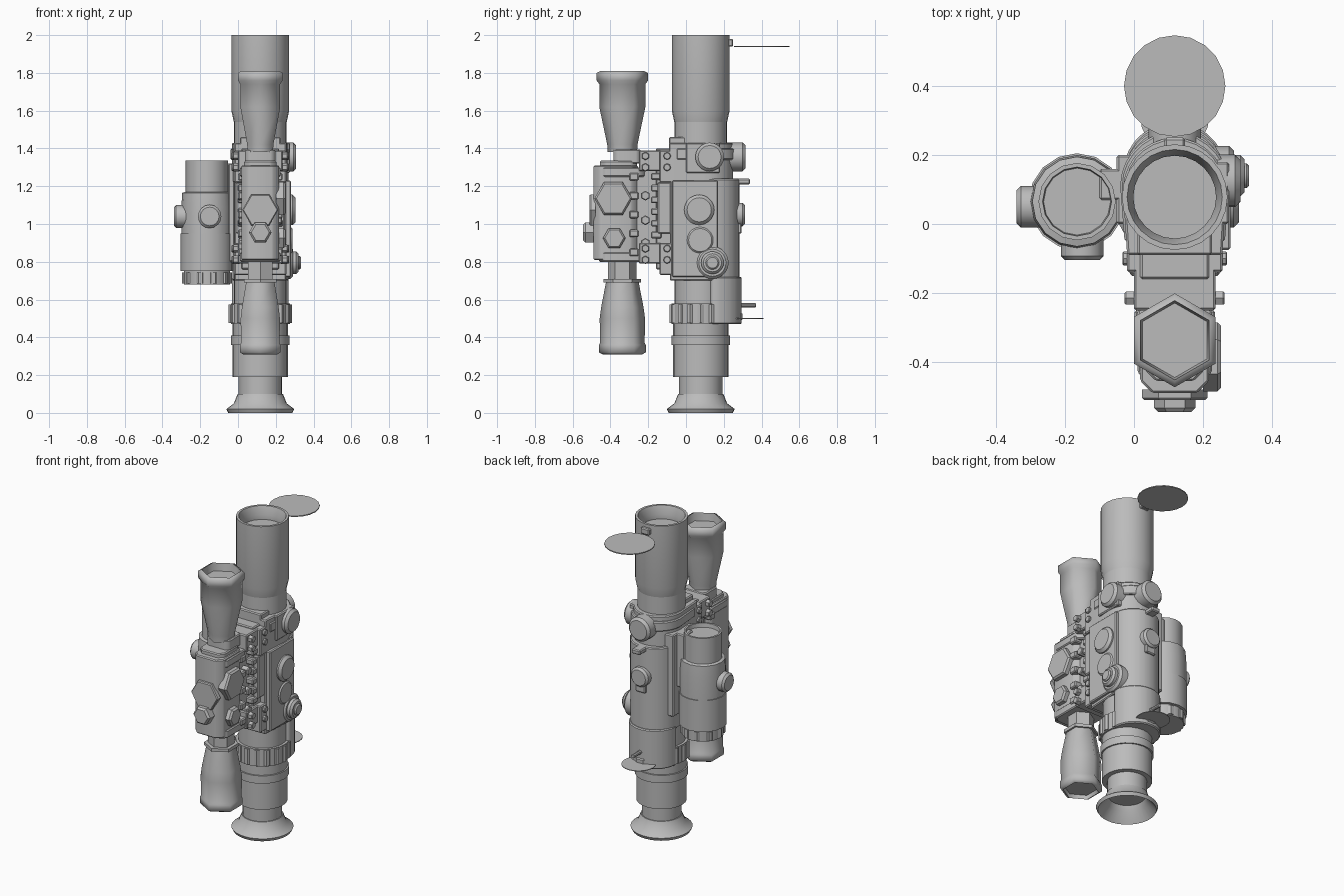
import bpy, bmesh, math
from mathutils import Vector

cube = bpy.data.objects.get("Cube")
if cube:
    bpy.data.objects.remove(cube)

mat = bpy.data.materials.new("plain grey")
mat.use_nodes = True
grey = (.5, .5, .5, 1)
mat.diffuse_color = grey
mat.node_tree.nodes["Principled BSDF"].inputs["Base Color"].default_value = grey

UP, RIGHT, LEFT = Vector((0, 0, 1)), Vector((1, 0, 0)), Vector((-1, 0, 0))
BACK, FRONT = Vector((0, 1, 0)), Vector((0, -1, 0))
HEX_TURN = math.pi / 6


def finish(name, bm, smooth):
    """Turn the bmesh into an object with sharp edges above the given angle."""
    bmesh.ops.recalc_face_normals(bm, faces=bm.faces)
    mesh = bpy.data.meshes.new(name)
    bm.to_mesh(mesh)
    bm.free()
    mesh.materials.append(mat)
    part = bpy.data.objects.new(name, mesh)
    bpy.context.collection.objects.link(part)
    bpy.ops.object.select_all(action='DESELECT')
    part.select_set(True)
    bpy.context.view_layer.objects.active = part
    bpy.ops.object.shade_smooth_by_angle(angle=math.radians(smooth))


def lathe(name, centre, profile, sides=24, axis=UP, turn=0, smooth=35):
    """Spin (radius, height) pairs around an axis and cap both ends."""
    bm = bmesh.new()
    rotation = UP.rotation_difference(axis)
    rings = []
    for radius, height in profile:
        angles = [math.tau * i / sides + turn for i in range(sides)]
        points = [Vector((radius * math.cos(a), radius * math.sin(a), height)) for a in angles]
        rings.append([bm.verts.new(rotation @ p + Vector(centre)) for p in points])
    for low, high in zip(rings, rings[1:]):
        for i in range(sides):
            bm.faces.new((low[i - 1], low[i], high[i], high[i - 1]))
    bm.faces.new(rings[0])
    bm.faces.new(rings[-1])
    finish(name, bm, smooth)


def cylinder(name, axis_at, radius, bottom, top, sides=24, turn=0):
    lathe(name, (*axis_at, 0), [(radius, bottom), (radius, top)], sides, turn=turn)


def knob(name, base, axis, radius, length, sides=20, turn=0):
    """Round or faceted cap with a chamfered rim."""
    rim = min(radius, length) / 5
    lathe(name, base, [(radius, 0), (radius, length - rim), (radius - rim, length)], sides, axis, turn)


def prism(name, outline, bottom, top, bevel=.006):
    """Extrude an x, y outline upward and chamfer it."""
    bm = bmesh.new()
    base = bm.faces.new([bm.verts.new((x, y, bottom)) for x, y in outline])
    grown = bmesh.ops.extrude_face_region(bm, geom=[base])["geom"]
    tops = [v for v in grown if isinstance(v, bmesh.types.BMVert)]
    bmesh.ops.translate(bm, vec=UP * (top - bottom), verts=tops)
    bmesh.ops.bevel(bm, geom=list(bm.edges), offset=bevel, segments=1, affect='EDGES')
    finish(name, bm, smooth=30)


def box(name, x, y, z):
    prism(name, [(x[0], y[0]), (x[1], y[0]), (x[1], y[1]), (x[0], y[1])], *z)


def middle_box(name, half, y, z):
    box(name, (mid - half, mid + half), y, z)


def arch(y, radius, front):
    """Outline with a flat front and a round back."""
    half = radius * .92
    angles = [math.pi * i / 14 for i in range(15)]
    arc = [(mid + radius * math.cos(a), y + radius * math.sin(a)) for a in angles]
    return [(mid - half, front), (mid + half, front)] + arc


def chamfered(half, front, back, cut):
    """Rectangle outline with its four corners cut off."""
    left, right = mid - half, mid + half
    return [(left + cut, front), (right - cut, front), (right, front + cut), (right, back - cut),
            (right - cut, back), (left + cut, back), (left, back - cut), (left, front + cut)]


mid = .118
main, front_sight, side_sight = (mid, .078), (mid, -.337), (-.165, .065)
main_radius = .153

# Main eyepiece with a flared rubber cup
lathe("eyecup", (*main, 0), [(.1, .1), (.12, .06), (.17, 0), (.18, .02), (.14, .05), (.12, .1)], 32)
cylinder("eyepiece_neck", main, .115, .09, .2)
cylinder("eyepiece", main, .146, .19, .48)
cylinder("eyepiece_collar", main, .155, .36, .41)
cylinder("focus_ring", main, .156, .47, .58)
cylinder("eyepiece_joint", main, .14, .57, .72)
for i in range(16):
    arm = math.tau * i / 16
    rib_at = (main[0] + .147 * math.cos(arm), main[1] + .147 * math.sin(arm))
    cylinder("focus_ring_rib", rib_at, .02, .475, .575, sides=6)

# Main objective with a recessed lens
cylinder("objective_neck", main, .14, 1.4, 1.6)
lathe("objective", (*main, 0), [(.14, 1.54), (main_radius, 1.6), (main_radius, 2), (.138, 2),
                                (.12, 1.95), (.12, 1.92)])

# Flipped open covers with hinges
cylinder("upper_cover", (mid, .4), .147, 1.937, 1.943, sides=20)
cylinder("lower_cover", (mid, .31), .1, .498, .502, sides=20)
middle_box("upper_hinge", .03, (.22, .25), (1.94, 1.98))
middle_box("lower_hinge", .03, (.27, .3), (.49, .53))
knob("cover_post", (mid, .27, .57), BACK, .012, .1, sides=10)

# Main housing, round at the back
prism("housing", arch(.135, .148, front=-.085), .7, 1.24)
prism("upper_housing", arch(.1, .15, front=-.09), 1.22, 1.43)
prism("housing_band", arch(.11, .158, front=-.05), 1.34, 1.4)
prism("rear_housing", arch(.145, .15, front=.13), .47, .72)
middle_box("top_block", .108, (-.09, .02), (1.38, 1.46))
box("side_plate", (.23, .28), (-.075, .17), (.72, 1.23))
box("upper_side_plate", (.2, .275), (0, .18), (1.27, 1.43))

# Round caps and the stepped dial on the side
cap_x = .22
knob("upper_side_cap", (cap_x, .125, 1.355), RIGHT, .076, .088)
knob("middle_side_cap", (cap_x, .07, 1.075), RIGHT, .08, .085)
knob("lower_side_cap", (cap_x, .075, .915), RIGHT, .075, .068)
dial = (cap_x, .14, .795)
knob("side_dial_base", dial, RIGHT, .086, .07)
knob("side_dial", dial, RIGHT, .06, .1)
knob("side_dial_button", dial, RIGHT, .036, .113)

# Caps on the back
knob("upper_back_cap", (mid, .2, 1.355), BACK, .076, .115)
knob("middle_back_cap", (mid, .2, 1.05), BACK, .062, .112)
middle_box("back_cap_tab", .035, (.25, .295), (.95, 1.05))
middle_box("back_latch", .03, (.22, .34), (1.21, 1.24))

# Rail and clamps joining the front sight to the housing
middle_box("rail", .1, (-.16, -.07), (.76, 1.4))
middle_box("rail_core", .07, (-.27, -.14), (.8, 1.3))
for i in range(9):
    z = .8 + i * .062
    middle_box("rail_tooth", .118, (-.185, -.13), (z, z + .036))
for z in (.79, 1.28):
    middle_box("clamp", .118, (-.25, -.1), (z, z + .11))
    middle_box("clamp_foot", .138, (-.14, -.07), (z - .06, z + .11))
    for side in (LEFT, RIGHT):
        for bolt_z in (z + .02, z + .08):
            knob("clamp_bolt", (mid + side.x * .11, -.215, bolt_z), side, .022, .035, sides=6)
            knob("foot_bolt", (mid + side.x * .125, -.1, bolt_z), side, .02, .027, sides=8)
for side in (LEFT, RIGHT):
    inner, outer = sorted((mid + side.x * .07, mid + side.x * .13))
    box("rail_side_block", (inner, outer), (-.15, -.06), (.95, 1.22))
    for z in (.9, 1.02, 1.15):
        knob("rail_bolt", (mid + side.x * .06, -.215, z), side, .026, .055, sides=6)

# Front sight: six-sided flared tubes on both ends
lathe("front_objective", (*front_sight, 0), [(.078, 1.38), (.08, 1.42), (.122, 1.62), (.122, 1.74), (.136, 1.76),
      (.136, 1.8), (.115, 1.81), (.108, 1.76)], sides=6, turn=HEX_TURN, smooth=62)
lathe("front_eyepiece", (*front_sight, 0), [(.1, .335), (.105, .31), (.124, .32), (.124, .36), (.118, .37),
      (.12, .5), (.112, .56), (.085, .7)], sides=6, turn=HEX_TURN, smooth=62)
cylinder("front_eyepiece_collar", front_sight, .1, .69, .71, sides=6, turn=HEX_TURN)
cylinder("front_eyepiece_neck", front_sight, .076, .7, .82, sides=6, turn=HEX_TURN)

# Front sight box with chamfered corners and hexagonal caps
prism("front_box", chamfered(.1, front=-.49, back=-.255, cut=.035), .81, 1.31)
prism("front_box_top", chamfered(.085, front=-.455, back=-.26, cut=.03), 1.3, 1.335)
prism("front_neck_block", chamfered(.08, front=-.385, back=-.24, cut=.02), 1.32, 1.395)
for z in (.8, 1.25):
    prism("front_box_band", chamfered(.108, front=-.46, back=-.22, cut=.03), z, z + .05)
knob("large_front_hex_cap", (mid, -.48, 1.075), FRONT, .095, .03, sides=6)
knob("small_front_hex_cap", (mid, -.48, .955), FRONT, .06, .065, sides=6)
knob("large_side_hex_cap", (.2, -.385, 1.135), RIGHT, .1, .052, sides=6, turn=HEX_TURN)
knob("small_side_hex_cap", (.2, -.38, .925), RIGHT, .06, .052, sides=6, turn=HEX_TURN)
for i in range(5):
    z = .83 + i / 10
    middle_box("front_box_rib", .117, (-.3, -.25), (z, z + .04))

# Side sight with grip ring, recessed lens and dials
cylinder("side_eyepiece", side_sight, .122, .68, .76, sides=16)
cylinder("side_sight_body", side_sight, .14, .75, .95, sides=16)
lathe("side_sight_barrel", (*side_sight, 0), [(.135, .94), (.135, 1.09), (.13, 1.165), (.112, 1.17), (.112, 1.335),
      (.1, 1.335), (.097, 1.31)], sides=16)
for i in range(10):
    arm = math.tau * i / 10
    grip_at = (side_sight[0] + .11 * math.cos(arm), side_sight[1] + .11 * math.sin(arm))
    cylinder("side_sight_grip", grip_at, .022, .685, .742, sides=6)
knob("side_sight_dial", (-.265, .05, 1.04), LEFT, .06, .075, sides=16)
knob("side_sight_front_dial", (-.15, -.035, 1.04), FRONT, .062, .07, sides=16)

# Bracket carrying the side sight
box("side_bracket", (-.1, .01), (.07, .16), (.98, 1.32))
box("side_bracket_foot", (-.05, .02), (0, .2), (.8, 1.32))
